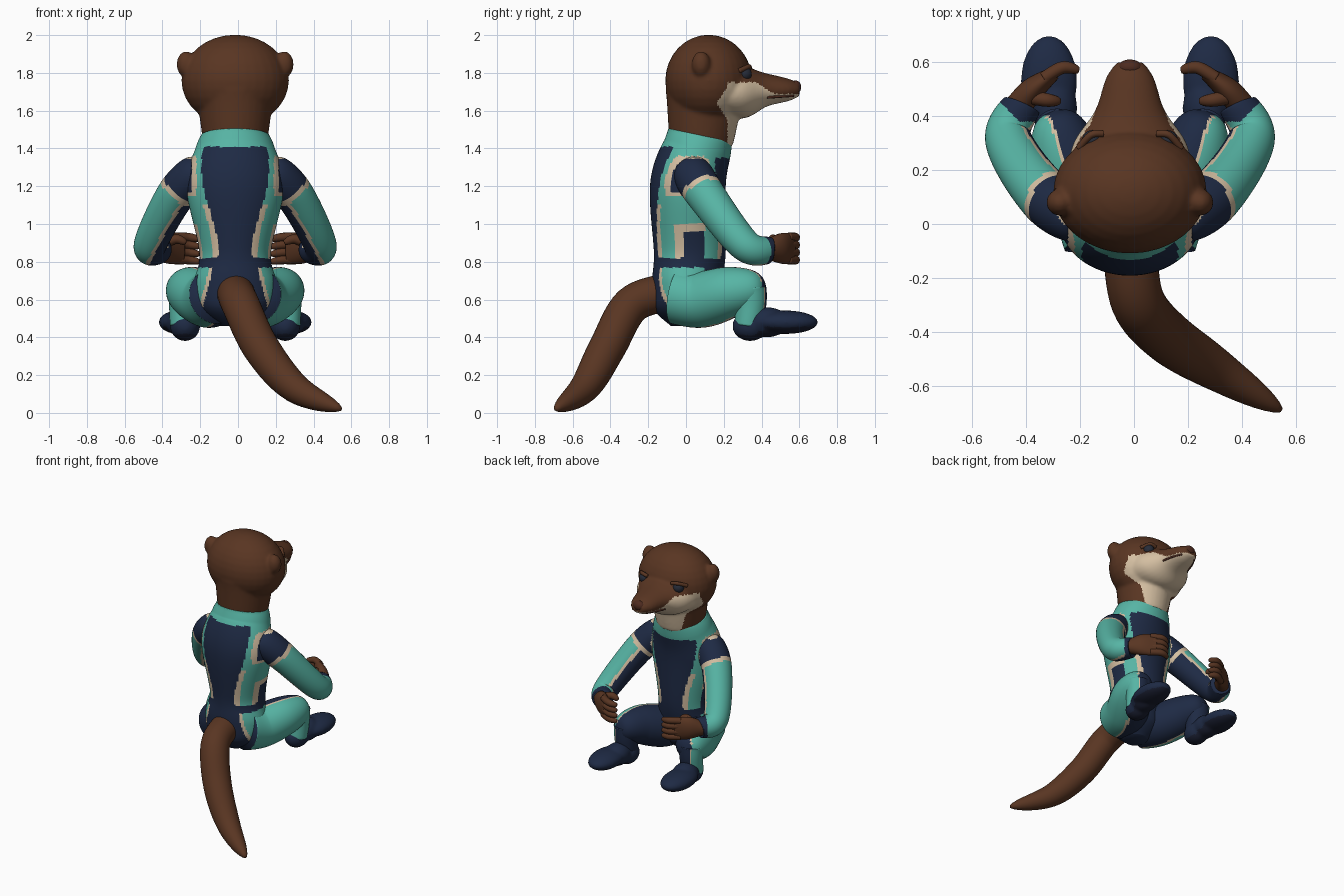
import bpy, bmesh, math
from mathutils import Vector, Matrix

if "Cube" in bpy.data.objects:
    bpy.data.objects.remove(bpy.data.objects["Cube"])


def make_material(name, red, green, blue):
    material = bpy.data.materials.new(name)
    material.use_nodes = True
    material.diffuse_color = (red, green, blue, 1)
    shader = material.node_tree.nodes["Principled BSDF"]
    shader.inputs["Base Color"].default_value = (red, green, blue, 1)
    shader.inputs["Roughness"].default_value = 0.8
    return material


fur = make_material("brown fur", 0.1, 0.036, 0.016)
cream = make_material("cream", 0.66, 0.52, 0.36)
teal = make_material("teal", 0.095, 0.46, 0.375)
navy = make_material("navy", 0.013, 0.023, 0.058)
nose_brown = make_material("nose brown", 0.075, 0.024, 0.014)
eye_dark = make_material("eye dark", 0.02, 0.025, 0.04)
sole_dark = make_material("sole dark", 0.01, 0.013, 0.03)

MIDLINE = -0.015
SIDEWAYS, UPWARD = Vector((1, 0, 0)), Vector((0, 0, 1))


def spline(points, steps):
    """Catmull-Rom samples through tuples of any length."""
    last = len(points) - 1
    samples = []
    for i in range(last):
        before, start = points[max(0, i - 1)], points[i]
        end, after = points[i + 1], points[min(last, i + 2)]
        for j in range(steps):
            t = j / steps
            samples.append([b + (t * (c - a) + t * t * (2 * a - 5 * b + 4 * c - d)
                                 + t ** 3 * (3 * b - a - 3 * c + d)) / 2
                            for a, b, c, d in zip(before, start, end, after)])
    return samples + [list(points[last])]


def loft(bm, path, radius=None, reference=SIDEWAYS, sides=32, steps=8):
    """Skin ellipses along a path; radii come from a rule or from the path rows."""
    samples = spline(path, steps)
    last = len(samples) - 1
    rings = []
    for i, sample in enumerate(samples):
        ahead, behind = samples[min(i + 1, last)], samples[max(i - 1, 0)]
        tangent = (Vector(ahead[:3]) - Vector(behind[:3])).normalized()
        across = (reference - tangent * tangent.dot(reference)).normalized()
        other = tangent.cross(across)
        if radius:
            wide = deep = max(radius(i / last), 0.005)
        else:
            wide, deep = sample[3:]
        ring = []
        for k in range(sides):
            angle = math.tau * k / sides
            offset = across * wide * math.cos(angle) + other * deep * math.sin(angle)
            ring.append(bm.verts.new(Vector(sample[:3]) + offset))
        rings.append(ring)
    for lower, upper in zip(rings, rings[1:]):
        for k in range(sides):
            bm.faces.new((lower[k], lower[k - 1], upper[k - 1], upper[k]))
    bm.faces.new(rings[0])
    bm.faces.new(rings[-1])


def ball(bm, centre, radii):
    placement = Matrix.Translation(centre) @ Matrix.Diagonal((*radii, 1))
    bmesh.ops.create_uvsphere(bm, u_segments=32, v_segments=16, radius=1, matrix=placement)


def finish(bm, name, colour, side=1, fuse=False):
    """Make the object, optionally fuse its pieces, and colour it by material or rule."""
    for vert in bm.verts:
        vert.co.x = MIDLINE + side * vert.co.x
    bmesh.ops.recalc_face_normals(bm, faces=bm.faces)
    mesh = bpy.data.meshes.new(name)
    bm.to_mesh(mesh)
    bm.free()
    part = bpy.data.objects.new(name, mesh)
    bpy.context.collection.objects.link(part)
    if fuse:
        remesh = part.modifiers.new("fuse", "REMESH")
        remesh.mode, remesh.voxel_size = "VOXEL", 0.01
        part.modifiers.new("soften", "SMOOTH").iterations = 8
        graph = bpy.context.evaluated_depsgraph_get()
        mesh = bpy.data.meshes.new_from_object(part.evaluated_get(graph))
        part.modifiers.clear()
        part.data = mesh
    slots = []
    for face in mesh.polygons:
        centre, normal = face.center.copy(), face.normal.copy()
        centre.x, normal.x = side * (centre.x - MIDLINE), side * normal.x
        material = colour(centre, normal) if callable(colour) else colour
        if material not in slots:
            slots.append(material)
            mesh.materials.append(material)
        face.material_index = slots.index(material)
        face.use_smooth = True


# Colour rules
def head_colour(centre, normal):
    x, y, z = centre
    cheek_top = max(1.69, min(1.75, 2 - 0.67 * y))
    cheek_back = min(0.22, 0.16 + 0.7 * abs(z - 1.64))
    return cream if y > cheek_back and z < cheek_top else fur


def torso_colour(centre, normal):
    x, y, z = abs(centre.x), centre.y, centre.z
    if z > (1.41 if y < 0.1 else 1.35):
        return teal
    # Hips and belt
    if z < 0.77:
        edge = 0.31 - z / 4
        if x < edge or y > 0.1:
            return navy
        return cream if x < edge + 0.02 else teal
    if z < 0.82:
        return navy
    # Shoulder patch
    if x > 0.205 and 1.15 < z < 1.36:
        return navy if x > 0.23 and 1.175 < z < 1.335 else cream
    # Centre panel with piping
    panel = 0.135 - 0.045 * math.cos(7 * (z - 0.85))
    if x < panel:
        return navy
    if x < panel + 0.03 and z < 1.1:
        return cream
    if z < 1 and -0.06 < y < 0.1:
        return navy if z < 0.96 and y > -0.01 else cream
    return teal


def sleeve_colour(centre, normal):
    x, y, z = centre
    along = 0.6 * x + 0.35 * y - 0.72 * z
    if along < -0.62:
        if z > 1.37:
            return teal
        return cream if along > -0.65 or z > 1.345 or x < 0.2 else navy
    if y > 0.38 and x - y < 0.03:
        return navy
    inward = normal.dot(Vector((-0.8, 0.2, -0.6)))
    return navy if inward > 0.5 else cream if inward > 0.3 else teal


def leg_colour(centre, normal):
    outward = normal.x - 0.4 * normal.y
    return teal if outward > 0.2 else cream if outward > 0.08 else navy


def shoe_colour(centre, normal):
    return sole_dark if normal.z < -0.6 else navy


# Head with neck, muzzle and ears
bm = bmesh.new()
ball(bm, (0, 0.12, 1.76), (0.285, 0.23, 0.242))
loft(bm, [(0, 0.08, 1.42), (0, 0.1, 1.7)], lambda t: 0.165 + 0.045 * t)
loft(bm, [(0, 0.16, 1.69, 0.24, 0.12), (0, 0.3, 1.7, 0.21, 0.14), (0, 0.42, 1.71, 0.13, 0.09),
          (0, 0.54, 1.71, 0.09, 0.06), (0, 0.6, 1.71, 0.05, 0.035)])
for side in (1, -1):
    ball(bm, (0.26 * side, 0.08, 1.845), (0.05, 0.05, 0.07))
finish(bm, "head", head_colour, fuse=True)

bm = bmesh.new()
ball(bm, (0, 0.58, 1.725), (0.045, 0.03, 0.035))
finish(bm, "nose", nose_brown)

# Torso from seat to collar
bm = bmesh.new()
loft(bm, [(0, 0, 0.46, 0.08, 0.08), (0, 0, 0.55, 0.19, 0.17), (0, 0, 0.68, 0.22, 0.18),
          (0, 0.02, 0.85, 0.19, 0.19), (0, 0.01, 1.2, 0.26, 0.2),
          (0, 0.06, 1.4, 0.21, 0.18), (0, 0.075, 1.47, 0.18, 0.172)], sides=120, steps=18)
finish(bm, "suit_torso", torso_colour)

# Tail
bm = bmesh.new()
loft(bm, [(0, -0.1, 0.64), (0.03, -0.29, 0.57), (0.14, -0.42, 0.34),
          (0.32, -0.54, 0.13), (0.56, -0.69, 0.02)], lambda t: 0.01 + 0.09 * (1 - t ** 5))
finish(bm, "tail", fur)

for side, label in ((1, "right"), (-1, "left")):
    # Eye, upper lid and mouth line
    bm = bmesh.new()
    ball(bm, (0.14, 0.31, 1.795), (0.038, 0.038, 0.038))
    finish(bm, label + "_eye", eye_dark, side)
    bm = bmesh.new()
    loft(bm, [(0.19, 0.28, 1.81), (0.145, 0.33, 1.833), (0.1, 0.335, 1.825)],
         lambda t: 0.013, UPWARD, 12)
    finish(bm, label + "_eyelid", fur, side)
    bm = bmesh.new()
    loft(bm, [(0.11, 0.43, 1.67), (0.09, 0.5, 1.675), (0.055, 0.57, 1.68)],
         lambda t: 0.007, UPWARD, 8)
    finish(bm, label + "_mouth_line", nose_brown, side)

    # Sleeve
    bm = bmesh.new()
    loft(bm, [(0.15, 0.01, 1.31), (0.31, 0.1, 1.16), (0.45, 0.31, 0.89), (0.4, 0.44, 0.86)],
         lambda t: (0.12 - 0.05 * t) * (1 - (1 - t) ** 16), UPWARD, 64, 24)
    finish(bm, label + "_sleeve", sleeve_colour, side)

    # Hand with four fingers and a thumb
    bm = bmesh.new()
    loft(bm, [(0.42, 0.43, 0.86, 0.05, 0.05), (0.36, 0.5, 0.87, 0.08, 0.045),
              (0.28, 0.56, 0.87, 0.08, 0.025)], reference=UPWARD)
    for finger in range(4):
        z = 0.81 + 0.04 * finger
        loft(bm, [(0.32, 0.54, z), (0.25, 0.58, z), (0.19, 0.57, z - 0.01)],
             lambda t: 0.024 - 0.012 * t ** 4, UPWARD, 12)
    loft(bm, [(0.37, 0.47, 0.9), (0.31, 0.46, 0.92), (0.26, 0.455, 0.9)],
         lambda t: 0.026 - 0.015 * t ** 4, UPWARD, 12)
    finish(bm, label + "_hand", fur, side)

    # Trouser leg
    bm = bmesh.new()
    loft(bm, [(0.1, -0.05, 0.62), (0.145, 0.08, 0.6), (0.23, 0.24, 0.64), (0.28, 0.42, 0.665)],
         lambda t: 0.15 * math.sqrt(1 - t ** 4), UPWARD, 64, 16)
    finish(bm, label + "_thigh", leg_colour, side)
    bm = bmesh.new()
    loft(bm, [(0.27, 0.34, 0.66), (0.27, 0.345, 0.58), (0.27, 0.33, 0.46)],
         lambda t: 0.088 - 0.014 * t, sides=64)
    finish(bm, label + "_shin", leg_colour, side)

    # Shoe with a darker sole
    bm = bmesh.new()
    ball(bm, (0.265, 0.34, 0.46), (0.08, 0.095, 0.08))
    ball(bm, (0.28, 0.43, 0.48), (0.085, 0.11, 0.08))
    ball(bm, (0.3, 0.53, 0.48), (0.105, 0.17, 0.062))
    finish(bm, label + "_shoe", shoe_colour, side, fuse=True)
